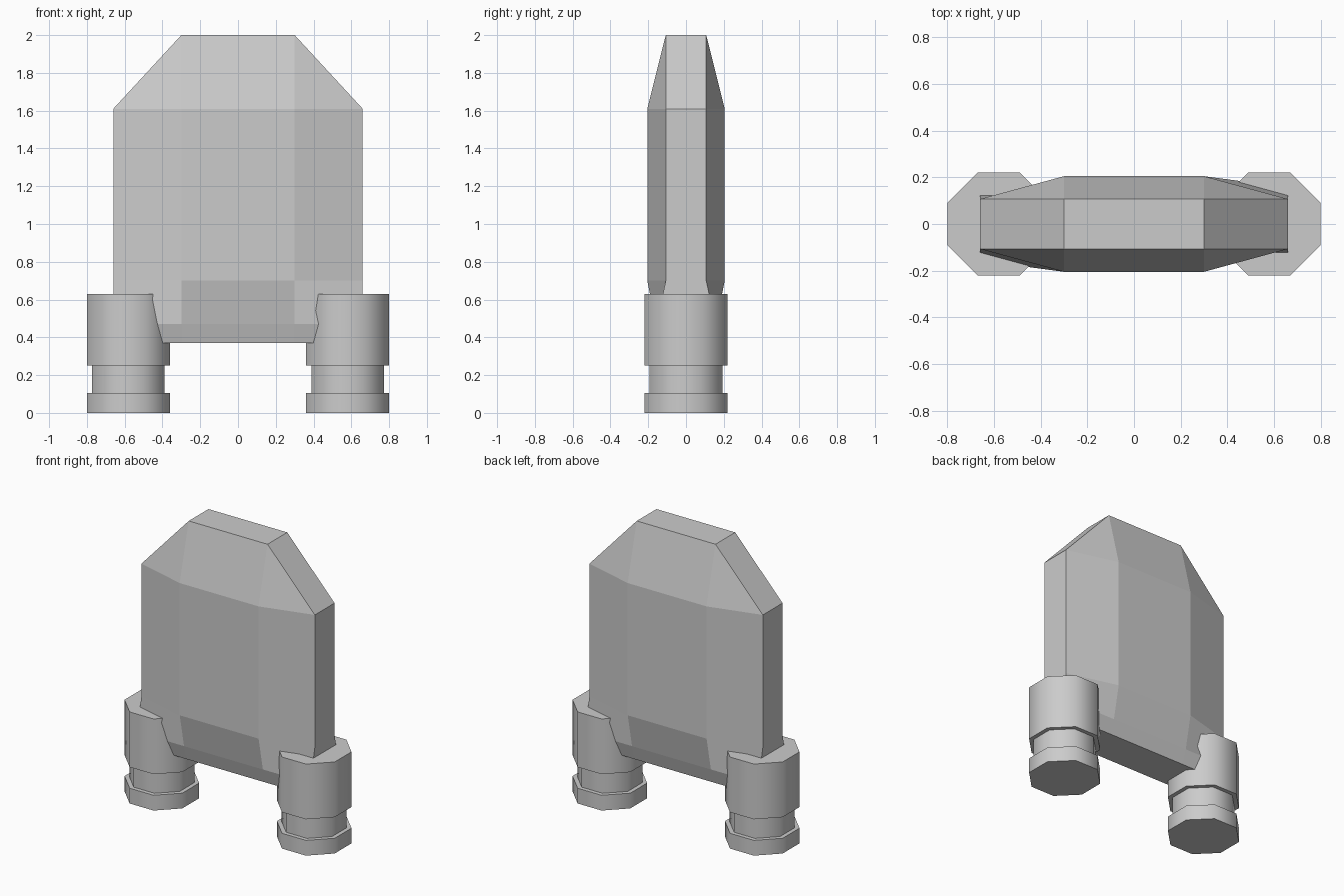
import bpy, bmesh, math

if "Cube" in bpy.data.objects:
    bpy.data.objects.remove(bpy.data.objects["Cube"])


def loft(name, rings):
    """Skin a stack of equal-length vertex rings and cap both ends."""
    bm = bmesh.new()
    loops = [[bm.verts.new(p) for p in ring] for ring in rings]
    n = len(loops[0])
    for low, high in zip(loops, loops[1:]):
        for i in range(n):
            j = (i + 1) % n
            bm.faces.new((low[i], low[j], high[j], high[i]))
    bm.faces.new(loops[0][::-1])
    bm.faces.new(loops[-1])
    bmesh.ops.remove_doubles(bm, verts=bm.verts, dist=1e-4)
    bmesh.ops.recalc_face_normals(bm, faces=bm.faces)
    mesh = bpy.data.meshes.new(name)
    bm.to_mesh(mesh)
    bm.free()
    obj = bpy.data.objects.new(name, mesh)
    bpy.context.collection.objects.link(obj)
    return obj


def slab_ring(z, side_x, side_y, mid_y, mid_x=0.3):
    """Eight-sided slab cross-section."""
    half = [(side_x, side_y), (mid_x, mid_y), (-mid_x, mid_y), (-side_x, side_y)]
    return [(x, y, z) for x, y in half] + [(-x, -y, z) for x, y in half]


def octagon_ring(cx, apothem, z):
    r = apothem / math.cos(math.pi / 8)
    angles = [math.pi / 8 + i * math.pi / 4 for i in range(8)]
    return [(cx + r * math.cos(a), r * math.sin(a), z) for a in angles]


# Faceted body: bottom taper, straight middle, chamfered top
loft("body", [
    slab_ring(0.37, 0.64, 0.128, 0.13),
    slab_ring(0.47, 0.66, 0.157, 0.158),
    slab_ring(0.70, 0.66, 0.107, 0.205),
    slab_ring(1.61, 0.66, 0.107, 0.205),
    slab_ring(2.00, 0.30, 0.107, 0.107),
])

# Octagonal feet with a narrow neck
foot_profile = [(0.22, 0), (0.22, 0.105), (0.192, 0.105),
                (0.192, 0.25), (0.22, 0.25), (0.22, 0.63)]
for side, cx in (("left", -0.58), ("right", 0.58)):
    foot = loft(side + "_foot", [octagon_ring(cx, a, z) for a, z in foot_profile])
    bpy.ops.object.select_all(action='DESELECT')
    foot.select_set(True)
    bpy.context.view_layer.objects.active = foot
    bpy.ops.object.shade_smooth_by_angle(angle=math.radians(50))
